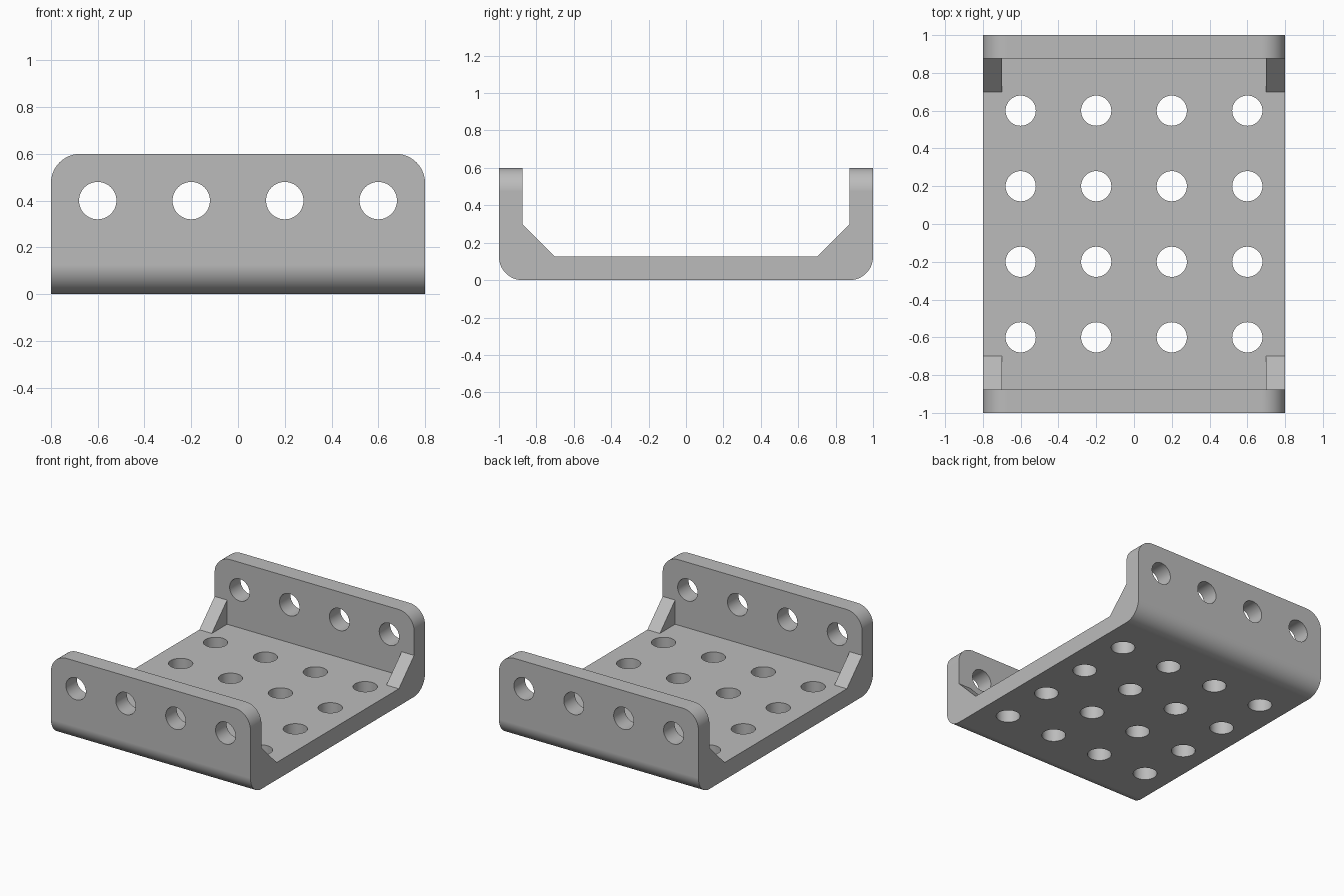
import bpy, bmesh
from math import sin, cos, pi, radians
from mathutils import Matrix, Vector

if "Cube" in bpy.data.objects:
    bpy.data.objects.remove(bpy.data.objects["Cube"], do_unlink=True)

HALF_W, HALF_L, HEIGHT = 0.8, 1.0, 0.6
THICK, CORNER, HOLE_R = 0.125, 0.125, 0.08
GUSSET, GUSSET_W = 0.175, 0.1

grey = bpy.data.materials.new("plain grey")
grey.use_nodes = True
grey.diffuse_color = (0.5, 0.5, 0.5, 1)
grey.node_tree.nodes["Principled BSDF"].inputs["Base Color"].default_value = (0.5, 0.5, 0.5, 1)


def make_object(name, bm):
    bmesh.ops.recalc_face_normals(bm, faces=bm.faces)
    mesh = bpy.data.meshes.new(name)
    bm.to_mesh(mesh)
    bm.free()
    mesh.materials.append(grey)
    obj = bpy.data.objects.new(name, mesh)
    bpy.context.collection.objects.link(obj)
    return obj


def prism(name, outline, axis, half):
    """Extrude a closed 2D outline along x or y, centred on the origin."""
    bm = bmesh.new()
    place = (lambda u, v: (-half, u, v)) if axis == "x" else (lambda u, v: (u, -half, v))
    face = bm.faces.new([bm.verts.new(place(u, v)) for u, v in outline])
    new = bmesh.ops.extrude_face_region(bm, geom=[face])["geom"]
    step = Vector((2 * half, 0, 0) if axis == "x" else (0, 2 * half, 0))
    bmesh.ops.translate(bm, vec=step, verts=[v for v in new if isinstance(v, bmesh.types.BMVert)])
    return make_object(name, bm)


def rounded_ends(half, z_round, z_flat, radius, steps=16):
    """Outline with two rounded corners at z_round and square ones at z_flat."""
    sign = 1 if z_round > z_flat else -1
    arc = [(half - radius + radius * cos(a), z_round + sign * radius * (sin(a) - 1))
           for a in (i * pi / 2 / steps for i in range(steps + 1))]
    right = [(half, z_flat)] + arc
    return right + [(-u, v) for u, v in reversed(right)]


def apply_boolean(obj, cutter, operation):
    mod = obj.modifiers.new(operation.title(), "BOOLEAN")
    mod.operation, mod.solver, mod.object = operation, "EXACT", cutter
    bpy.context.view_layer.objects.active = obj
    bpy.ops.object.modifier_apply(modifier=mod.name)
    bpy.data.objects.remove(cutter, do_unlink=True)


# Block with rounded bottom edges, trimmed to rounded upper wall corners
tray = prism("channel_bracket", rounded_ends(HALF_L, 0, 1, CORNER), "x", 1)
apply_boolean(tray, prism("wall_trim", rounded_ends(HALF_W, HEIGHT, -0.5, CORNER), "y", 1.5), "INTERSECT")

# Channel with sloped feet that become the end gussets
inner = HALF_L - THICK
half_channel = [(inner - GUSSET, THICK), (inner, THICK + GUSSET), (inner, 1)]
channel = half_channel + [(-u, v) for u, v in reversed(half_channel)]
apply_boolean(tray, prism("channel_cutter", channel, "x", 1.2), "DIFFERENCE")

# Square inner corners between the gussets
pocket = [(-inner, THICK), (inner, THICK), (inner, 1), (-inner, 1)]
apply_boolean(tray, prism("pocket_cutter", pocket, "x", HALF_W - GUSSET_W), "DIFFERENCE")

# Rows of round holes through the floor and both walls
bm = bmesh.new()


def add_hole(location, rotation=Matrix()):
    bmesh.ops.create_cone(bm, cap_ends=True, segments=48, radius1=HOLE_R, radius2=HOLE_R,
                          depth=0.4, matrix=Matrix.Translation(location) @ rotation)


for x in (-0.6, -0.2, 0.2, 0.6):
    for y in (-0.6, -0.2, 0.2, 0.6):
        add_hole((x, y, 0))
    for y in (-HALF_L, HALF_L):
        add_hole((x, y, 0.4), Matrix.Rotation(pi / 2, 4, "X"))
apply_boolean(tray, make_object("hole_cutter", bm), "DIFFERENCE")

# Smooth rounded surfaces, crisp flat ones
bpy.ops.object.select_all(action="DESELECT")
tray.select_set(True)
bpy.context.view_layer.objects.active = tray
bpy.ops.object.shade_smooth_by_angle(angle=radians(30))
weighted = tray.modifiers.new("Weighted Normal", "WEIGHTED_NORMAL")
weighted.keep_sharp = True
